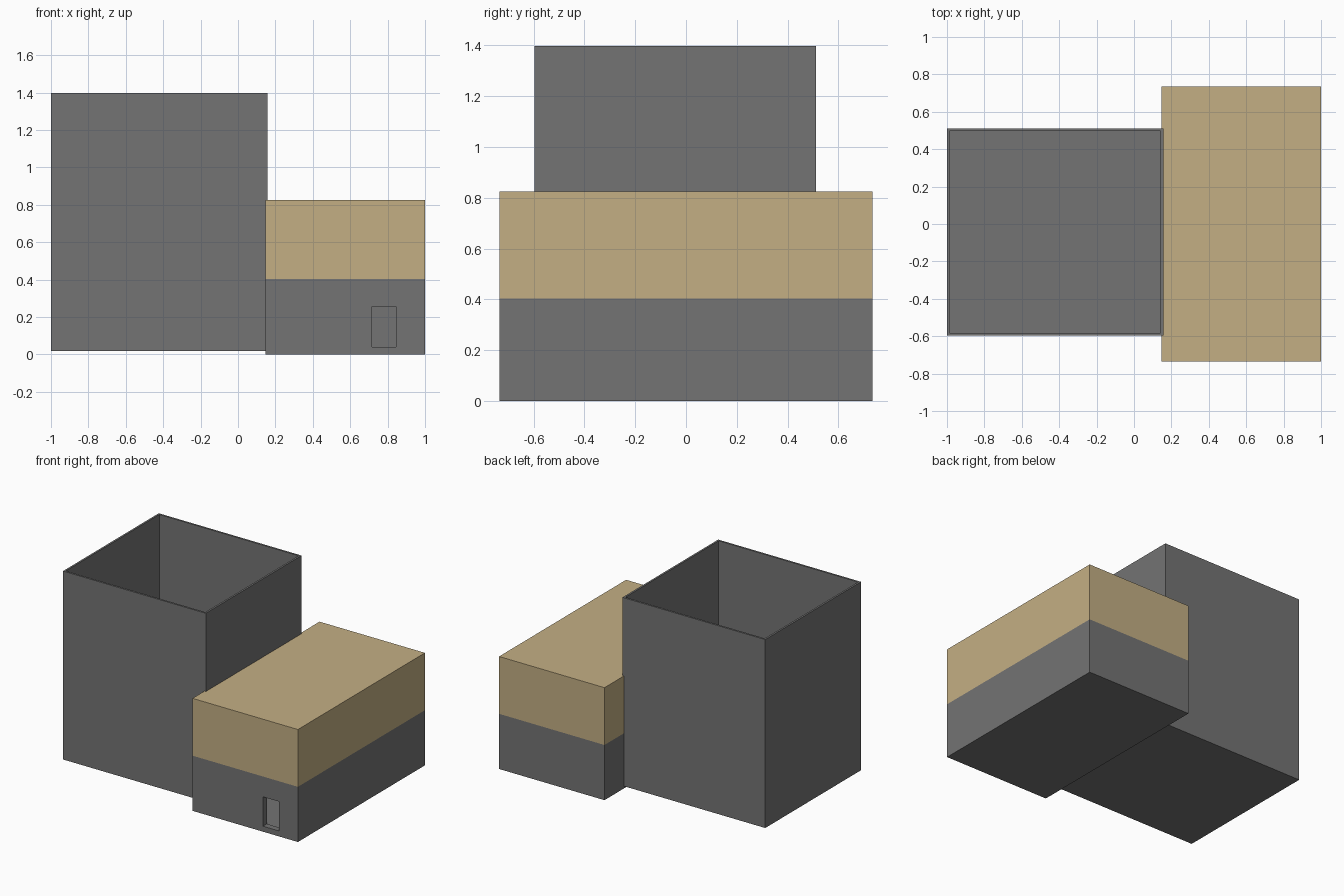
import bpy
import bmesh
from mathutils import Vector

if "Cube" in bpy.data.objects:
    bpy.data.objects.remove(bpy.data.objects["Cube"])


def material(name, rgb):
    m = bpy.data.materials.new(name)
    m.diffuse_color = (*rgb, 1)
    m.use_nodes = True
    m.node_tree.nodes["Principled BSDF"].inputs["Base Color"].default_value = m.diffuse_color
    return m


GREY = material("concrete grey", (0.174, 0.174, 0.174))
TAN = material("sand tan", (0.552, 0.429, 0.231))


def box(name, lo, hi, mat):
    lo, hi = Vector(lo), Vector(hi)
    bm = bmesh.new()
    bmesh.ops.create_cube(bm, size=1)
    for v in bm.verts:
        v.co = Vector([(lo[i] + hi[i]) / 2 + v.co[i] * (hi[i] - lo[i]) for i in range(3)])
    me = bpy.data.meshes.new(name)
    bm.to_mesh(me)
    bm.free()
    me.materials.append(mat)
    ob = bpy.data.objects.new(name, me)
    bpy.context.collection.objects.link(ob)
    return ob


def cut(ob, name, lo, hi):
    # subtract a box, apply it, then remove the cutter
    c = box(name, lo, hi, GREY)
    mod = ob.modifiers.new(name, 'BOOLEAN')
    mod.operation = 'DIFFERENCE'
    mod.solver = 'EXACT'
    mod.object = c
    bpy.context.view_layer.objects.active = ob
    bpy.ops.object.modifier_apply(modifier=mod.name)
    bpy.data.objects.remove(c)


# Tall open-topped tower with thin walls and a floor
tower = box("tower", (-1, -0.597, 0.017), (0.157, 0.511, 1.397), GREY)
cut(tower, "tower_hollow", (-0.986, -0.583, 0.032), (0.143, 0.497, 1.6))

# Lower storey: hollow room with a doorway in the front wall
lower = box("lower_storey", (0.146, -0.735, 0), (1, 0.735, 0.404), GREY)
cut(lower, "room_hollow", (0.19, -0.69, 0.035), (0.956, 0.69, 0.6))
cut(lower, "doorway", (0.717, -0.9, 0.04), (0.846, -0.6, 0.255))

# Upper storey: plain tan block
box("upper_storey", (0.146, -0.735, 0.404), (1, 0.735, 0.824), TAN)
